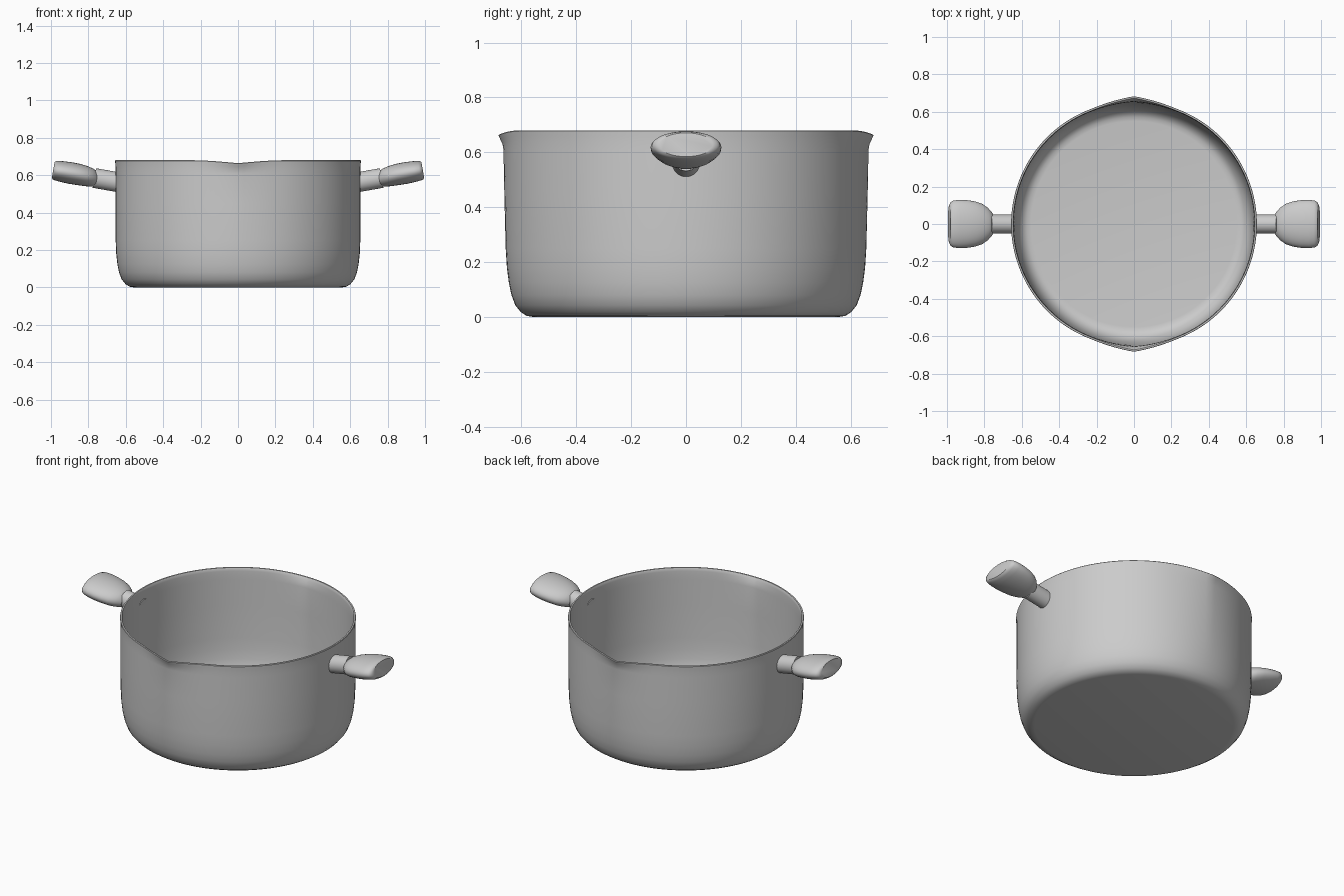
import bpy, bmesh, math
from mathutils import Vector

old = bpy.data.objects.get("Cube")
if old:
    bpy.data.objects.remove(old, do_unlink=True)

steel = bpy.data.materials.new("grey steel")
steel.use_nodes = True
GREY = (0.6, 0.6, 0.6, 1)
steel.diffuse_color = GREY
steel.node_tree.nodes["Principled BSDF"].inputs["Base Color"].default_value = GREY


def loft(name, rings, angle=35):
    """Skin closed rings of points, cap both ends."""
    bm = bmesh.new()
    loops = [[bm.verts.new(p) for p in ring] for ring in rings]
    n = len(loops[0])
    for a, b in zip(loops, loops[1:]):
        for i in range(n):
            j = (i + 1) % n
            bm.faces.new((a[i], a[j], b[j], b[i]))
    bm.faces.new(loops[0])
    bm.faces.new(loops[-1])
    bmesh.ops.recalc_face_normals(bm, faces=bm.faces)
    mesh = bpy.data.meshes.new(name)
    bm.to_mesh(mesh)
    bm.free()
    mesh.materials.append(steel)
    obj = bpy.data.objects.new(name, mesh)
    bpy.context.collection.objects.link(obj)
    bpy.ops.object.select_all(action='DESELECT')
    obj.select_set(True)
    bpy.context.view_layer.objects.active = obj
    bpy.ops.object.shade_smooth_by_angle(angle=math.radians(angle))
    return obj


# Pot: a turned profile, pulled out and down into a spout at front and back
def pot_ring(r, z, n=128):
    ring = []
    for i in range(n):
        a = 2 * math.pi * i / n
        off = abs(math.cos(a))          # distance from the spout plane
        x = r * off
        peak = max(0, 1 - x / 0.24) ** 1.6 if r > 0.5 else 0
        wall = 0.010 * max(0, min(1, (z - 0.1) / 0.5))
        lip = 0.016 * max(0, min(1, (z - 0.61) / 0.06)) ** 2
        rr = r + (wall + lip) * peak
        dip = 0.016 * peak * max(0, min(1, (z - 0.6) / 0.08))
        ring.append((rr * math.cos(a), rr * math.sin(a), z - dip))
    return ring


outer = [(0.555, 0), (0.58, 0.004), (0.602, 0.018), (0.622, 0.043), (0.636, 0.08),
         (0.645, 0.125), (0.651, 0.18), (0.654, 0.25), (0.655, 0.45), (0.655, 0.61),
         (0.655, 0.64), (0.656, 0.66), (0.657, 0.677), (0.655, 0.68)]
inner = [(0.647, 0.68), (0.645, 0.677), (0.644, 0.66), (0.643, 0.64), (0.643, 0.61),
         (0.643, 0.45), (0.642, 0.25), (0.639, 0.18), (0.633, 0.125), (0.624, 0.08),
         (0.61, 0.048), (0.592, 0.026), (0.572, 0.015), (0.55, 0.012)]
loft("pot_body", [pot_ring(r, z) for r, z in outer + inner])

# Handles: oval sections strung along a rising axis
TILT = math.radians(10)
along = Vector((math.cos(TILT), 0, math.sin(TILT)))
up = Vector((-math.sin(TILT), 0, math.cos(TILT)))
root = Vector((0.65, 0, 0.564))


def oval(s, half_w, half_h, lift=0, lean=0, n=40):
    ring = []
    for i in range(n):
        a = 2 * math.pi * i / n
        c, d = math.cos(a), math.sin(a)
        p = root + along * (s + lean * d) + up * (lift + half_h * d)
        p.y = half_w * c
        ring.append(p)
    return ring


stem = [oval(s, 0.051, 0.053) for s in (-0.004, 0.12)]
grip = [oval(s, w, h, l, k) for s, w, h, l, k in [
    (0.106, 0.055, 0.034, -0.006, 0), (0.116, 0.068, 0.042, -0.003, 0),
    (0.135, 0.088, 0.049, 0, 0), (0.165, 0.108, 0.054, 0.002, 0),
    (0.205, 0.121, 0.057, 0.004, 0), (0.25, 0.128, 0.058, 0.004, 0),
    (0.295, 0.129, 0.056, 0.004, 0), (0.325, 0.124, 0.053, 0.004, 0),
    (0.338, 0.114, 0.049, 0.004, 0), (0.344, 0.098, 0.044, 0.004, 0)]]
for side, sign in (("left", 1), ("right", -1)):
    for part, rings in (("stem", stem), ("grip", grip)):
        loft(f"{side}_handle_{part}",
             [[(sign * p.x, p.y, p.z) for p in ring] for ring in rings])
